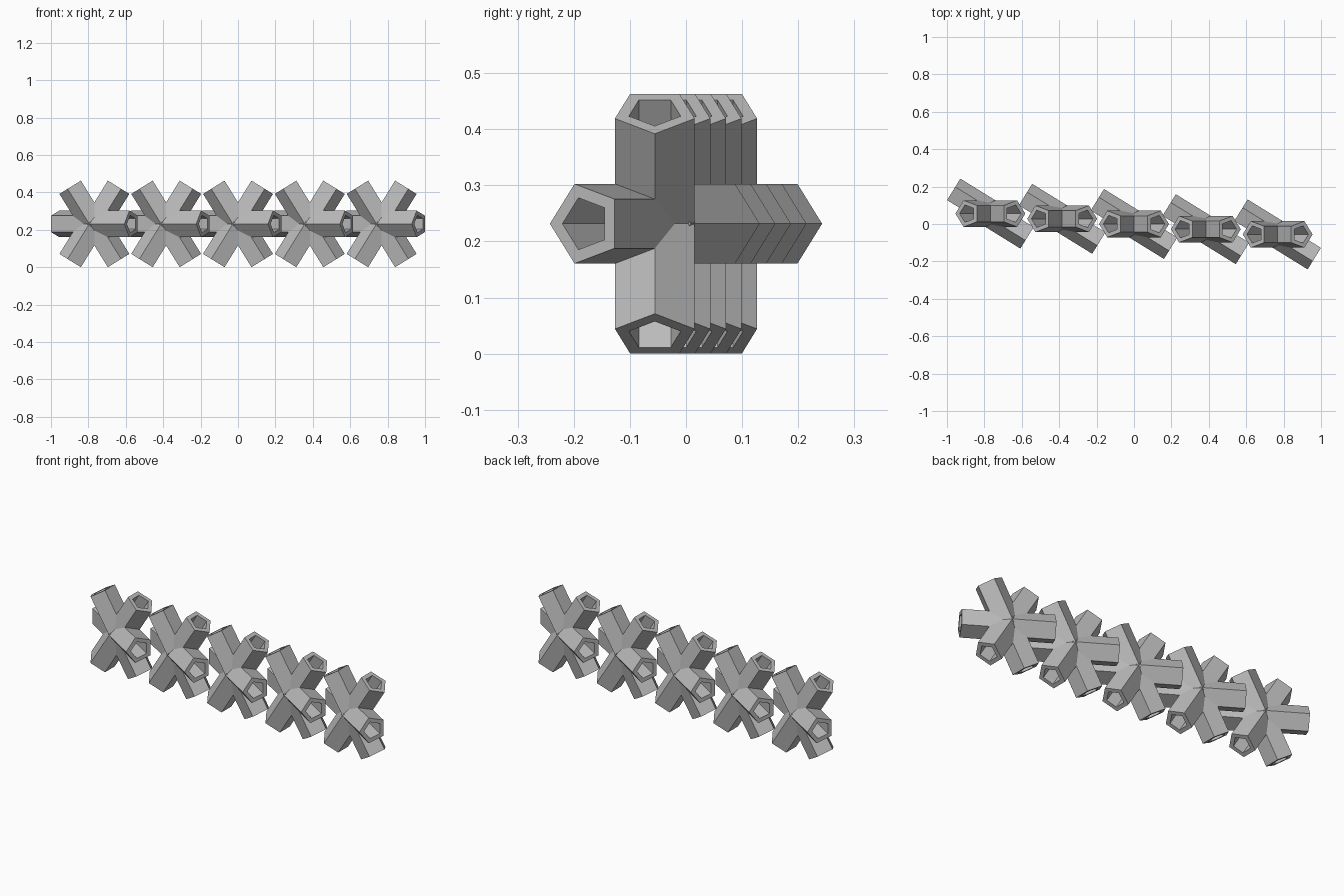
import bpy, bmesh, math
from mathutils import Vector

cube = bpy.data.objects.get("Cube")
if cube:
    bpy.data.objects.remove(cube, do_unlink=True)

PHI = (1 + math.sqrt(5)) / 2
OUTER, LENGTH = 0.0747, 0.2347          # arm radius and length from the hub
BORE, FLOOR = 0.65 * OUTER, 0.085       # hole radius and where the hole ends
COUNT, STEP = 5, Vector((0.384, -0.0278, 0))
HEIGHT = 0.2315

grey = bpy.data.materials.new("plain grey")
grey.use_nodes = True
colour = (0.5, 0.5, 0.5, 1)
grey.diffuse_color = colour
grey.node_tree.nodes["Principled BSDF"].inputs["Base Color"].default_value = colour


def add_arm(bm, axis, corner_hint):
    """Five-sided tube from the hub, one corner turned towards corner_hint."""
    axis = axis.normalized()
    u = (corner_hint - axis * corner_hint.dot(axis)).normalized()
    w = axis.cross(u)
    rings = []
    for radius, along in ((OUTER, 0), (OUTER, LENGTH), (BORE, LENGTH), (BORE, FLOOR)):
        ring = []
        for i in range(5):
            t = math.tau * i / 5
            ring.append(bm.verts.new(axis * along + radius * (u * math.cos(t) + w * math.sin(t))))
        rings.append(ring)
    for a, b in zip(rings, rings[1:]):
        for i in range(5):
            j = (i + 1) % 5
            bm.faces.new((a[i], a[j], b[j], b[i]))
    bm.faces.new(rings[0][::-1])
    bm.faces.new(rings[-1])


# One cluster: four diagonal arms and two sideways arms
bm = bmesh.new()
for sx in (1, -1):
    for sz in (1, -1):
        add_arm(bm, Vector((sx, 0, sz * PHI)), Vector((sx, 0, 0)))
    add_arm(bm, Vector((sx * PHI, -sx, 0)), Vector((0, -sx, 0)))
bmesh.ops.recalc_face_normals(bm, faces=bm.faces)
mesh = bpy.data.meshes.new("tube_cluster")
bm.to_mesh(mesh)
bm.free()
mesh.materials.append(grey)

# Row of identical clusters
for n in range(COUNT):
    cluster = bpy.data.objects.new(f"tube_cluster_{n + 1}", mesh)
    cluster.location = STEP * (n - (COUNT - 1) / 2) + Vector((0, 0, HEIGHT))
    bpy.context.collection.objects.link(cluster)
